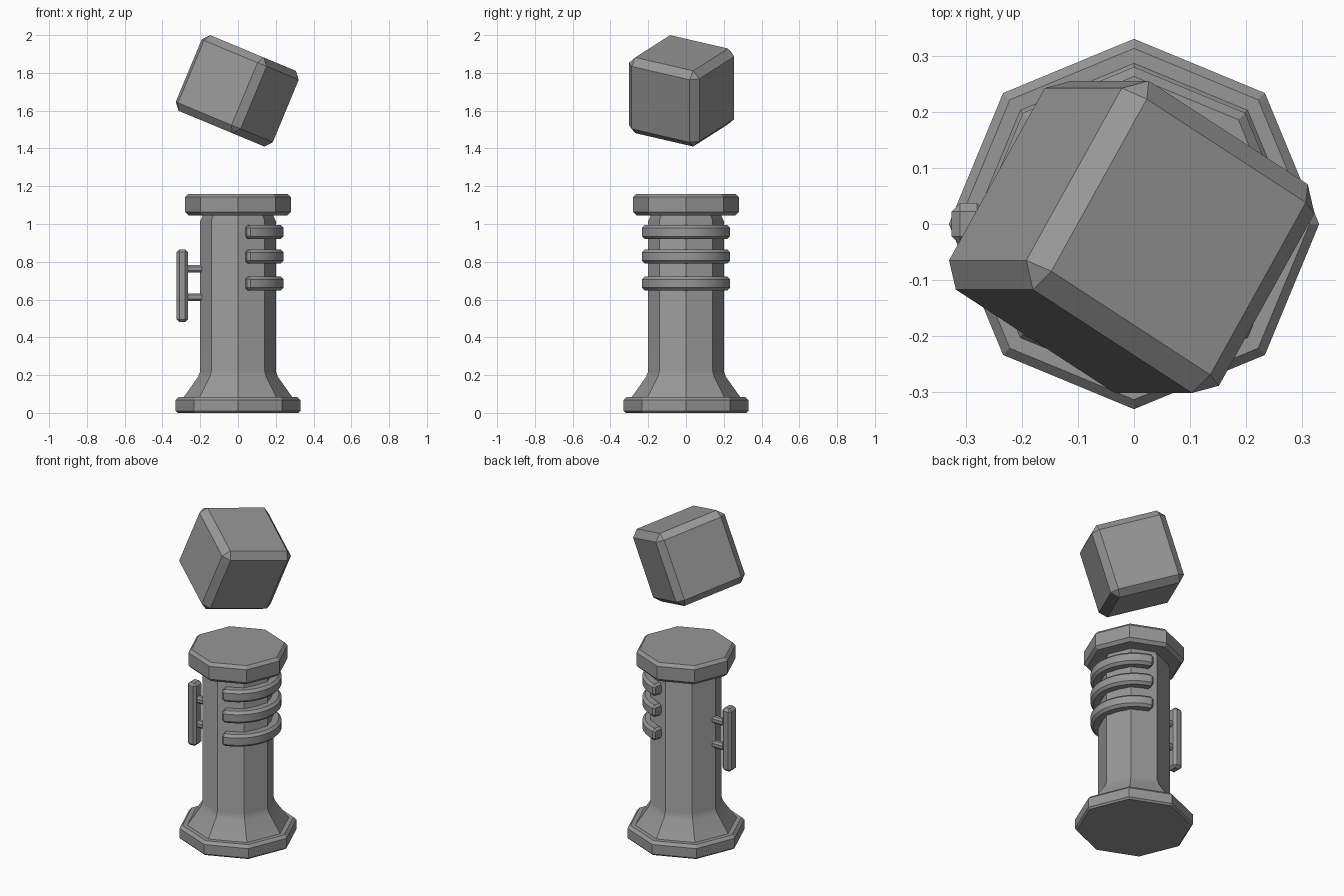
import bpy
import bmesh
from math import radians, cos, sin, pi
from mathutils import Matrix, Vector

if "Cube" in bpy.data.objects:
    bpy.data.objects.remove(bpy.data.objects["Cube"], do_unlink=True)

GREY = (0.31, 0.31, 0.31, 1.0)
grey = bpy.data.materials.new("stone_grey")
grey.use_nodes = True
grey.diffuse_color = GREY
grey.node_tree.nodes["Principled BSDF"].inputs["Base Color"].default_value = GREY


def finish(bm, name, angle=30):
    """Turn a bmesh into a shaded, coloured object."""
    bmesh.ops.recalc_face_normals(bm, faces=bm.faces[:])
    mesh = bpy.data.meshes.new(name)
    bm.to_mesh(mesh)
    bm.free()
    mesh.materials.append(grey)
    obj = bpy.data.objects.new(name, mesh)
    bpy.context.collection.objects.link(obj)
    bpy.ops.object.select_all(action="DESELECT")
    obj.select_set(True)
    bpy.context.view_layer.objects.active = obj
    bpy.ops.object.shade_smooth_by_angle(angle=radians(angle))
    return obj


def skin(loops, name):
    """Bridge matching loops of points and cap both ends."""
    bm = bmesh.new()
    rows = [[bm.verts.new(p) for p in loop] for loop in loops]
    n = len(rows[0])
    for a, b in zip(rows, rows[1:]):
        for i in range(n):
            j = (i + 1) % n
            bm.faces.new((a[i], a[j], b[j], b[i]))
    bm.faces.new(rows[0])
    bm.faces.new(rows[-1])
    return finish(bm, name)


def lathe(profile, name, sides=8):
    """Sweep (radius, height) pairs around the vertical axis."""
    turn = [2 * pi * i / sides for i in range(sides)]
    return skin([[(r * cos(t), r * sin(t), z) for t in turn] for r, z in profile], name)


def chamfered_box(size, bevel, matrix, name):
    bm = bmesh.new()
    bmesh.ops.create_cube(bm, size=1, matrix=Matrix.Diagonal((*size, 1)))
    bmesh.ops.bevel(bm, geom=bm.edges[:], offset=bevel, segments=1, affect="EDGES")
    bm.transform(matrix)
    return finish(bm, name)


def arc_band(z, name, inner=0.175, outer=0.242, height=0.074, cut=0.015, span=78, steps=24):
    """Chamfered band wrapping the left side of the shaft."""
    mid, hw, hh = (inner + outer) / 2, (outer - inner) / 2, height / 2
    tip = cut / outer
    end = radians(span)
    angles = [-end] + [(end - tip) * (2 * i / steps - 1) for i in range(steps + 1)] + [end]
    loops = []
    for k, t in enumerate(angles):
        shrink = cut * 0.8 if k in (0, len(angles) - 1) else 0
        w, h = hw - shrink, hh - shrink
        c = cut - shrink * 0.8
        section = [(w, c - h), (w, h - c), (w - c, h), (c - w, h),
                   (-w, h - c), (-w, c - h), (c - w, -h), (w - c, -h)]
        loops.append([((mid + r) * cos(t), (mid + r) * sin(t), z + dz) for r, dz in section])
    return skin(loops, name)


# Octagonal column
lathe([(0.32, 0), (0.33, 0.01), (0.33, 0.068), (0.313, 0.085)], "base_plinth")
lathe([(0.29, 0.08), (0.212, 0.19), (0.2, 0.22), (0.2, 1.015), (0.185, 1.05)], "shaft")
lathe([(0.262, 1.045), (0.28, 1.063), (0.28, 1.142), (0.263, 1.16)], "cap")

# Bands on the left side
for i, z in enumerate((0.957, 0.828, 0.685)):
    arc_band(z, f"side_band_{i + 1}")

# Handle on the right side
chamfered_box((0.06, 0.075, 0.385), 0.015, Matrix.Translation((-0.295, 0, 0.673)), "handle_bar")
for name, z in (("upper", 0.763), ("lower", 0.613)):
    chamfered_box((0.11, 0.04, 0.04), 0.01, Matrix.Translation((-0.225, 0, z)),
                  f"handle_{name}_post")

# Tilted floating block
tilt = Matrix.Rotation(radians(22.6), 4, "Y") @ Matrix.Rotation(radians(-31), 4, "Z")
chamfered_box((0.434, 0.434, 0.434), 0.038,
              Matrix.Translation((-0.004, -0.023, 1.705)) @ tilt, "floating_block")
